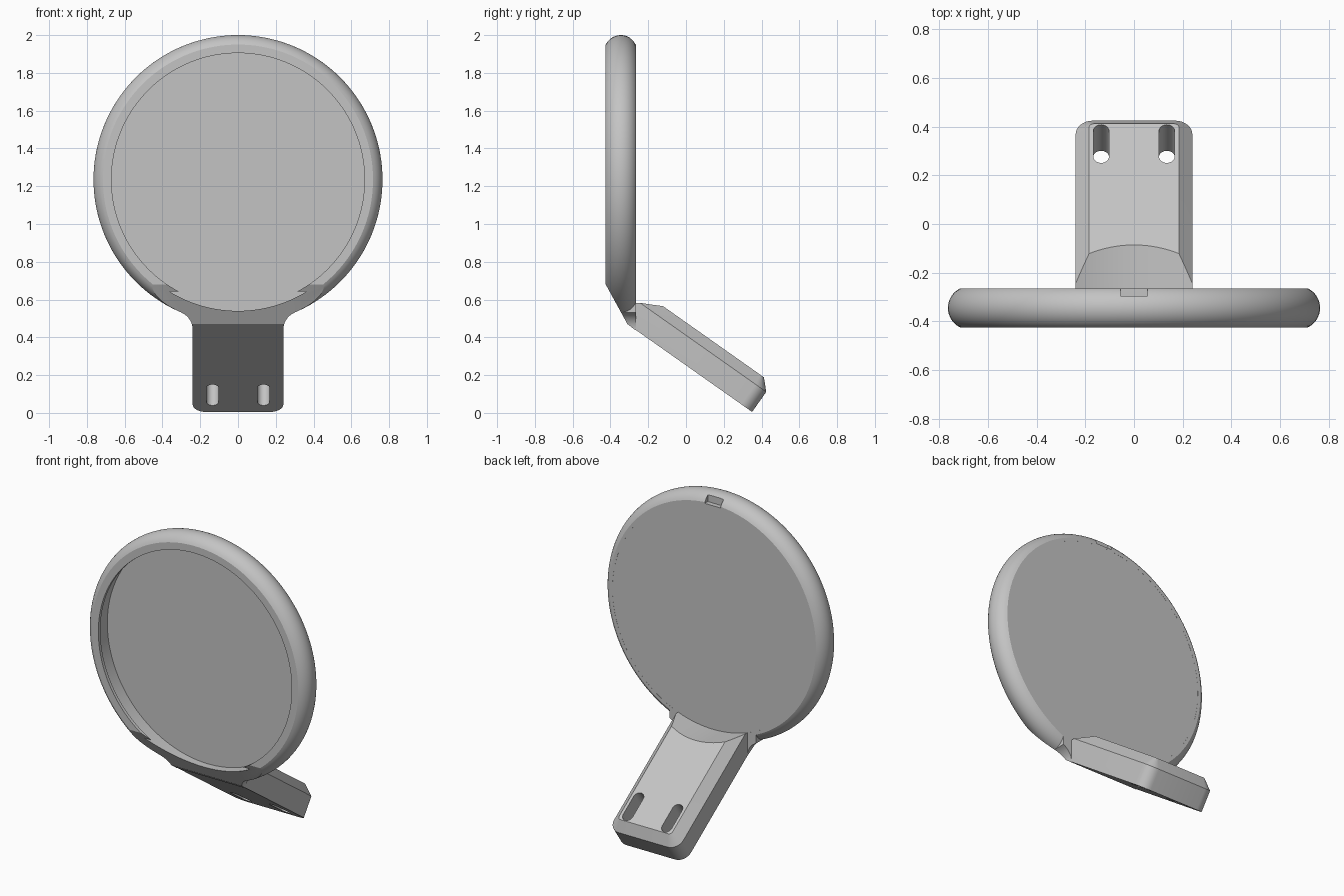
import bpy, bmesh
from math import sin, cos, pi, radians, sqrt, atan2
from mathutils import Vector

cube = bpy.data.objects.get("Cube")
if cube:
    bpy.data.objects.remove(cube, do_unlink=True)

grey = bpy.data.materials.new("light_grey")
grey.use_nodes = True
grey.diffuse_color = (0.55, 0.55, 0.55, 1)
grey.node_tree.nodes["Principled BSDF"].inputs["Base Color"].default_value = (0.55, 0.55, 0.55, 1)

CENTRE = 1.235            # height of the disc axis
BACK, FRONT = -0.265, -0.425
MID = (BACK + FRONT) / 2
HALF = 0.24               # half width of the arm


def loft(name, rings):
    """Skin a list of equal rings into a closed solid."""
    bm = bmesh.new()
    loops = [[bm.verts.new(p) for p in ring] for ring in rings]
    n = len(loops[0])
    for a, b in zip(loops, loops[1:]):
        for i in range(n):
            j = (i + 1) % n
            bm.faces.new((a[i], a[j], b[j], b[i]))
    bm.faces.new(loops[0])
    bm.faces.new(loops[-1])
    bmesh.ops.recalc_face_normals(bm, faces=bm.faces)
    mesh = bpy.data.meshes.new(name)
    bm.to_mesh(mesh)
    bm.free()
    mesh.materials.append(grey)
    obj = bpy.data.objects.new(name, mesh)
    bpy.context.collection.objects.link(obj)
    return obj


def circle(r, y, n=144):
    return [Vector((r * cos(2 * pi * i / n), y, CENTRE + r * sin(2 * pi * i / n))) for i in range(n)]


def cylinder(name, r, y0, y1):
    return loft(name, [circle(r, y0), circle(r, y1)])


def combine(target, tool, operation):
    mod = target.modifiers.new(operation.lower(), 'BOOLEAN')
    mod.operation, mod.solver, mod.object = operation, 'EXACT', tool
    bpy.context.view_layer.objects.active = target
    bpy.ops.object.modifier_apply(modifier=mod.name)
    bpy.data.objects.remove(tool, do_unlink=True)


# Disc with a rounded rim
rim_r = 0.089
rim_angle = atan2(0.08, 0.039)
angles = [rim_angle * k / 8 for k in range(-8, 9)]
holder = loft("disc_holder", [circle(0.676 + rim_r * cos(a), MID + rim_r * sin(a)) for a in angles])

# Web with concave fillets between the rim and the arm
f = 0.1
fx = HALF + f
fz = CENTRE - sqrt((0.765 + f) ** 2 - fx ** 2)
sweep = atan2(CENTRE - fz, -fx)
side = [(fx + f * cos(a), fz + f * sin(a)) for a in (pi + (sweep - pi) * k / 10 for k in range(11))]
side.append((side[-1][0], 0.62))
outline = side + [(-x, z) for x, z in reversed(side)]
web = loft("web", [[Vector((x, y, z)) for x, z in outline] for y in (MID, BACK)])

# Sloping arm with rounded end corners and a chamfered top
ORIGIN = Vector((0, 0.35, 0.005))
ALONG = Vector((0, 0.817, -0.576)).normalized()
UP = Vector((0, 0.576, 0.817)).normalized()


def on_arm(x, u, h):
    return ORIGIN + Vector((x, 0, 0)) + ALONG * u + UP * h


def arm_ring(half, end, r, h):
    corner = [(half - r + r * cos(a), end - r + r * sin(a)) for a in (pi / 2 * k / 8 for k in range(9))]
    right = [(half, -1.0)] + corner
    return [on_arm(x, u, h) for x, u in right + [(-x, u) for x, u in reversed(right)]]


arm = loft("arm", [arm_ring(HALF, 0, 0.07, 0), arm_ring(HALF, 0, 0.07, 0.13),
                   arm_ring(0.185, -0.055, 0.02, 0.186)])
combine(holder, web, 'UNION')
combine(holder, arm, 'UNION')

# Front recess with a thin retaining lip, and clearance behind the disc
FLOOR = -0.30
combine(holder, cylinder("recess", 0.695, -0.405, FLOOR), 'DIFFERENCE')
combine(holder, cylinder("lip_opening", 0.67, -0.9, FLOOR - 0.01), 'DIFFERENCE')
combine(holder, cylinder("back_clearance", 0.695, BACK - 0.0005, 0.6), 'DIFFERENCE')

# Slanted cut across the lower front
wedge = [(-0.54, 0.89), (-0.31, 0.47), (-0.1, 0.31), (-1.2, 0.31), (-1.2, 0.89)]
combine(holder, loft("front_cut", [[Vector((x, y, z)) for y, z in wedge] for x in (-1, 1)]), 'DIFFERENCE')

# Two long mounting slots through the arm
for s in (-1, 1):
    rings = []
    for h in (-0.1, 0.3):
        ring = []
        for k in range(34):
            end = 1 if k < 17 else -1
            a = pi * (k if k < 17 else k - 1) / 16
            ring.append(on_arm(s * 0.135 + 0.0325 * cos(a), -0.156 + end * 0.0635 + 0.0325 * sin(a), h))
        rings.append(ring)
    combine(holder, loft("slot", rings), 'DIFFERENCE')

# Small notch at the top of the back edge
notch = [(-0.055, 1.94), (0.055, 1.94), (0.055, 2.1), (-0.055, 2.1)]
combine(holder, loft("notch", [[Vector((x, y, z)) for x, z in notch] for y in (-0.295, -0.2)]), 'DIFFERENCE')

# Smooth curves, sharp edges
bpy.ops.object.select_all(action='DESELECT')
holder.select_set(True)
bpy.context.view_layer.objects.active = holder
bpy.ops.object.shade_smooth_by_angle(angle=radians(20))
